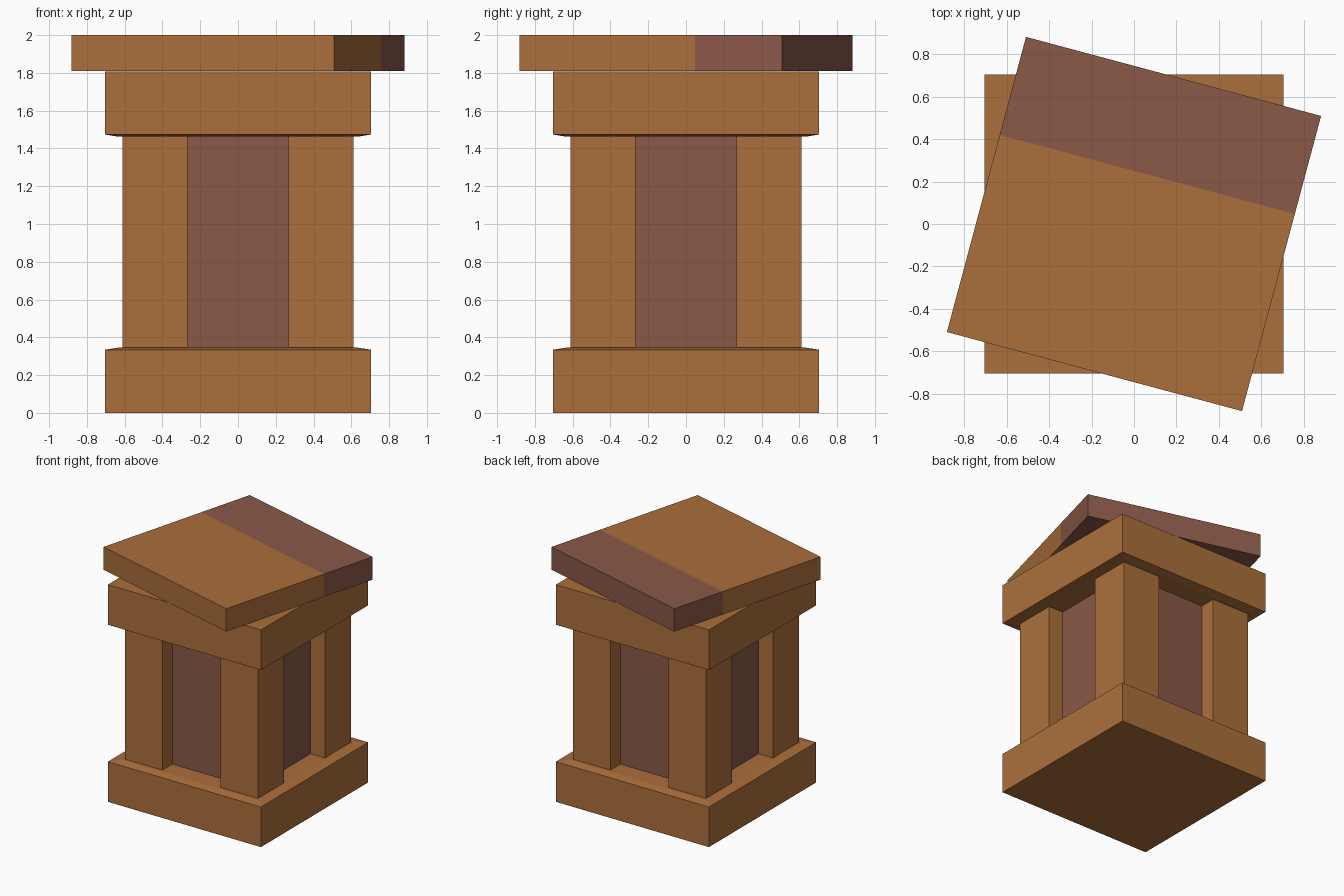
import bpy, bmesh, math
from mathutils import Matrix

if "Cube" in bpy.data.objects:
    bpy.data.objects.remove(bpy.data.objects["Cube"])


def material(name, rgb):
    m = bpy.data.materials.new(name)
    m.diffuse_color = (*rgb, 1)
    m.use_nodes = True
    m.node_tree.nodes["Principled BSDF"].inputs["Base Color"].default_value = m.diffuse_color
    return m


tan = material("tan_stone", (0.407, 0.159, 0.044))
brown = material("reddish_brown_stone", (0.254, 0.100, 0.065))


def finish(name, bm, *mats):
    bmesh.ops.recalc_face_normals(bm, faces=bm.faces)
    me = bpy.data.meshes.new(name)
    bm.to_mesh(me)
    bm.free()
    for m in mats:
        me.materials.append(m)
    ob = bpy.data.objects.new(name, me)
    bpy.context.collection.objects.link(ob)
    return ob


def box_bm(x0, x1, y0, y1, z0, z1):
    bm = bmesh.new()
    bmesh.ops.create_cube(bm, size=1, matrix=Matrix.Translation(
        ((x0 + x1) / 2, (y0 + y1) / 2, (z0 + z1) / 2))
        @ Matrix.Diagonal((x1 - x0, y1 - y0, z1 - z0, 1)))
    return bm


def slab(name, z0, z1, up):
    """Square slab whose pillar-side face is inset and slightly raised."""
    bm = box_bm(-0.705, 0.705, -0.705, 0.705, z0, z1)
    bm.normal_update()
    face = [f for f in bm.faces if f.normal.z * up > 0.9]
    bmesh.ops.inset_region(bm, faces=face, thickness=0.095, depth=0.011)
    return finish(name, bm, tan)


# Base and upper slab
slab("base_slab", 0, 0.334, 1)
slab("upper_slab", 1.474, 1.808, -1)

# Recessed core between the pillars
finish("recessed_core", box_bm(-0.48, 0.48, -0.48, 0.48, 0.34, 1.468), brown)

# Four corner pillars
for side, sx in (("left", -1), ("right", 1)):
    for end, sy in (("front", -1), ("back", 1)):
        xs = sorted((0.268 * sx, 0.612 * sx))
        ys = sorted((0.268 * sy, 0.612 * sy))
        finish(f"{end}_{side}_pillar", box_bm(*xs, *ys, 0.34, 1.468), tan)

# Twisted lid, with the back third in the darker colour
lid = box_bm(-0.72, 0.72, -0.72, 0.72, 1.81, 2.0)
cut = 0.242
bmesh.ops.bisect_plane(lid, geom=lid.verts[:] + lid.edges[:] + lid.faces[:],
                       plane_co=(0, cut, 0), plane_no=(0, 1, 0))
for f in lid.faces:
    f.material_index = int(f.calc_center_median().y > cut)
lid_ob = finish("twisted_lid", lid, tan, brown)
lid_ob.rotation_euler.z = math.radians(-15)
